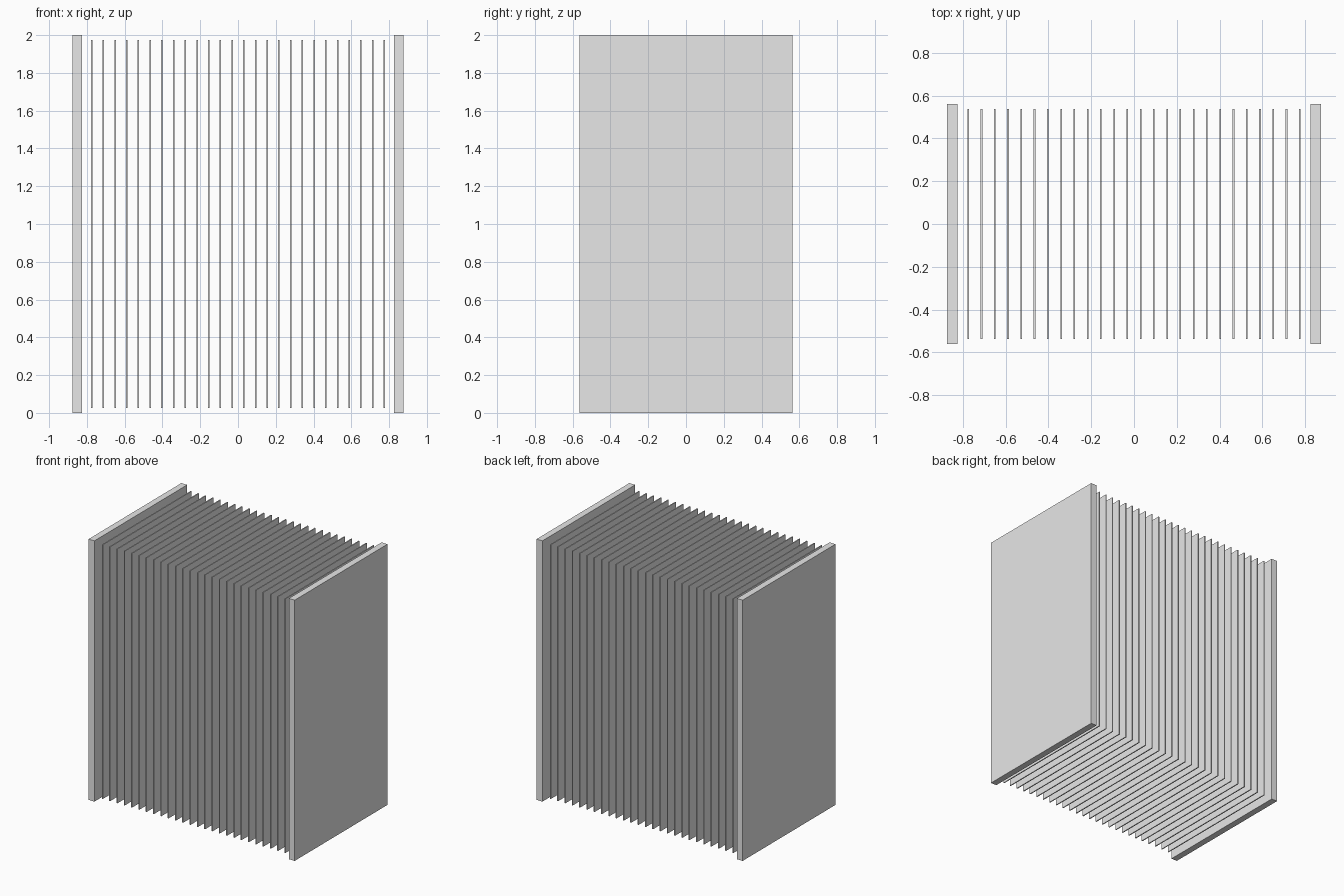
import bpy

if "Cube" in bpy.data.objects:
    bpy.data.objects.remove(bpy.data.objects["Cube"], do_unlink=True)

# Single plain grey used on every part
grey = bpy.data.materials.new("light_grey")
grey.use_nodes = True
grey.diffuse_color = (0.8, 0.8, 0.8, 1)
grey.node_tree.nodes["Principled BSDF"].inputs["Base Color"].default_value = (0.8, 0.8, 0.8, 1)


def add_panel(name, x, thickness, depth, height):
    """Upright panel facing sideways, centred at mid height."""
    bpy.ops.mesh.primitive_cube_add(size=1, location=(x, 0, 1))
    panel = bpy.context.object
    panel.name = name
    panel.scale = (thickness, depth, height)
    bpy.ops.object.transform_apply(location=False, rotation=False, scale=True)
    panel.data.materials.append(grey)
    return panel


# Thick end plates
for side, name in ((-1, "right_end_plate"), (1, "left_end_plate")):
    add_panel(name, side * 0.85, 0.05, 1.125, 2.0)

# Evenly spaced thin sheets between the end plates
SHEETS = 26
REACH = 0.775
for i in range(SHEETS):
    x = -REACH + 2 * REACH * i / (SHEETS - 1)
    add_panel(f"sheet_{i + 1}", x, 0.008, 1.075, 1.95)
